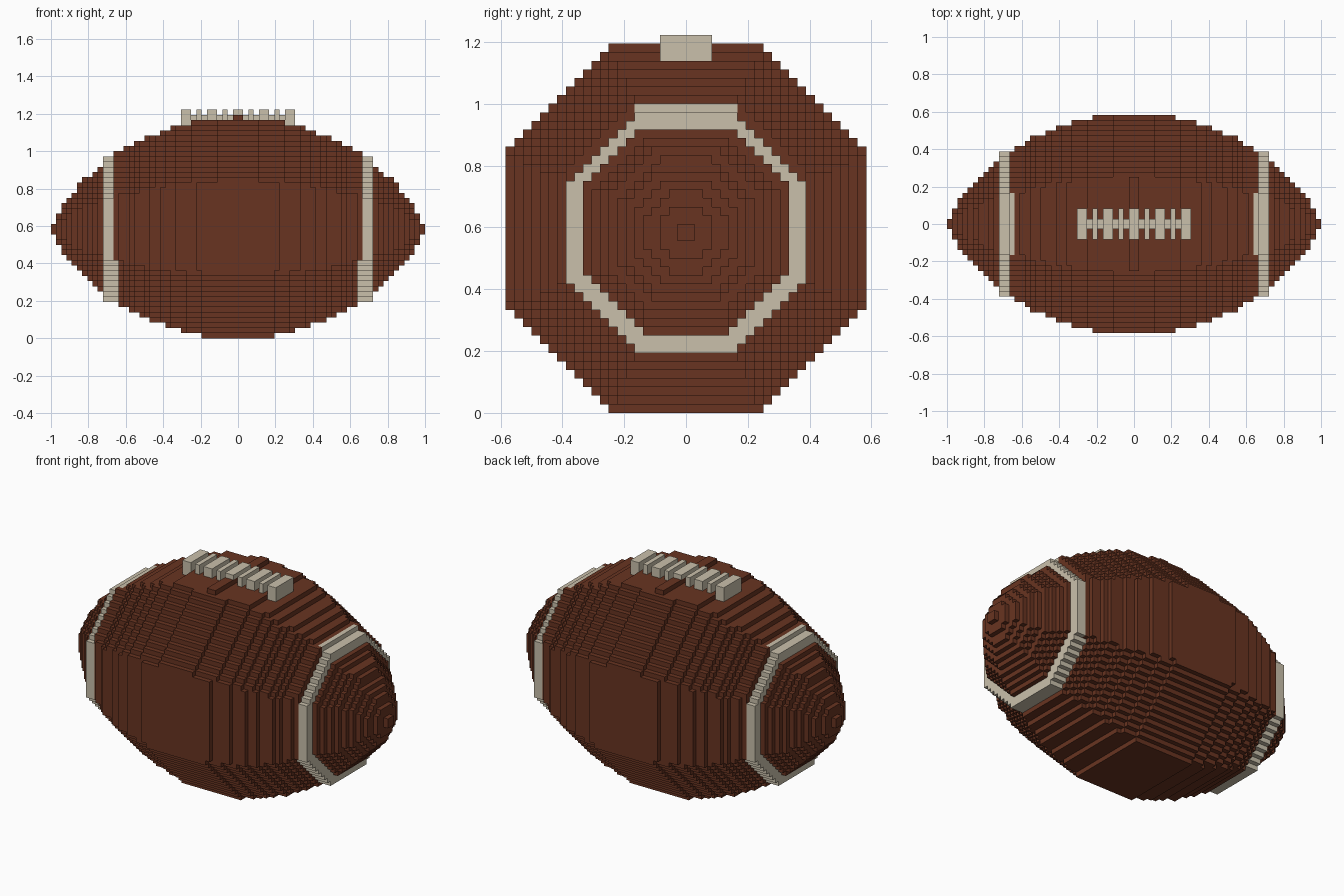
import bpy
import bmesh
from math import floor

if "Cube" in bpy.data.objects:
    bpy.data.objects.remove(bpy.data.objects["Cube"], do_unlink=True)

HALF = 36                # half length in blocks
SIZE = 1 / HALF          # edge of one block
MID = 21                 # height of the long axis in blocks


def make_material(name, rgb):
    mat = bpy.data.materials.new(name)
    mat.use_nodes = True
    colour = (*rgb, 1)
    mat.diffuse_color = colour
    shader = mat.node_tree.nodes["Principled BSDF"]
    shader.inputs["Base Color"].default_value = colour
    shader.inputs["Roughness"].default_value = 0.8
    return mat


leather = make_material("brown leather", (0.138, 0.034, 0.015))
cream = make_material("cream white", (0.59, 0.53, 0.41))

# Unit block sides: outward direction and its four corners
SIDES = {
    (1, 0, 0): ((1, 0, 0), (1, 1, 0), (1, 1, 1), (1, 0, 1)),
    (-1, 0, 0): ((0, 0, 0), (0, 0, 1), (0, 1, 1), (0, 1, 0)),
    (0, 1, 0): ((0, 1, 0), (0, 1, 1), (1, 1, 1), (1, 1, 0)),
    (0, -1, 0): ((0, 0, 0), (1, 0, 0), (1, 0, 1), (0, 0, 1)),
    (0, 0, 1): ((0, 0, 1), (1, 0, 1), (1, 1, 1), (0, 1, 1)),
    (0, 0, -1): ((0, 0, 0), (0, 1, 0), (1, 1, 0), (1, 0, 0)),
}


def build_blocks(name, cells, materials):
    """Make one mesh from the exposed sides of a {cell: material} dictionary."""
    bm = bmesh.new()
    corners = {}

    def corner(point):
        if point not in corners:
            x, y, z = point
            corners[point] = bm.verts.new((x * SIZE, y * SIZE, (z + MID) * SIZE))
        return corners[point]

    for (x, y, z), index in cells.items():
        for (dx, dy, dz), quad in SIDES.items():
            if (x + dx, y + dy, z + dz) in cells:
                continue
            face = bm.faces.new([corner((x + a, y + b, z + c)) for a, b, c in quad])
            face.material_index = index
    mesh = bpy.data.meshes.new(name)
    bm.to_mesh(mesh)
    bm.free()
    for mat in materials:
        mesh.materials.append(mat)
    obj = bpy.data.objects.new(name, mesh)
    bpy.context.collection.objects.link(obj)
    return obj


def add_mirrored(cells, i, j, k, index=0):
    for x in (i, -i - 1):
        for y in (j, -j - 1):
            cells[x, y, k] = index


# Ball body: pointed octagonal slices, with a painted stripe near each end
STRIPE = (24, 25)
EDGE = 23
body = {}
for i in range(HALF):
    t = (i + 0.5) / HALF
    taper = (1 - t * t) ** 0.7
    low, side, high = (taper * r for r in (21.5, 21.7, 21.9))
    if i in STRIPE:
        low, side, high = (max(r, 14.4) for r in (low, side, high))
    if i == EDGE:
        high += 1
    if i == 0:
        high = 22        # raised seam around the middle
    for k in range(-floor(low), floor(high)):
        reach = k + 1 if k >= 0 else -k
        slope = 1.43 * (min(high, 21.9) if k >= 0 else low)
        width = min(floor(side), floor(slope) - reach)
        for j in range(width):
            top_patch = k >= 14 and j < 6
            painted = i in STRIPE or (i == EDGE and (k < -6 or top_patch))
            add_mirrored(body, i, j, k, int(painted))
build_blocks("ball_body", body, (leather, cream))

# Laces: a thin centre cord crossed by alternating wide and narrow bars
END_BAR = (9, 10)
laces = {}
for i in range(11):
    if i > 0:
        add_mirrored(laces, i, 0, 21)
    if i in (0, 2, 4, 5, 7, 9, 10):
        bottom = 20 if i in END_BAR else 22 if i == 0 else 21
        for k in range(bottom, 23):
            for j in range(3):
                add_mirrored(laces, i, j, k)
build_blocks("laces", laces, (cream,))
